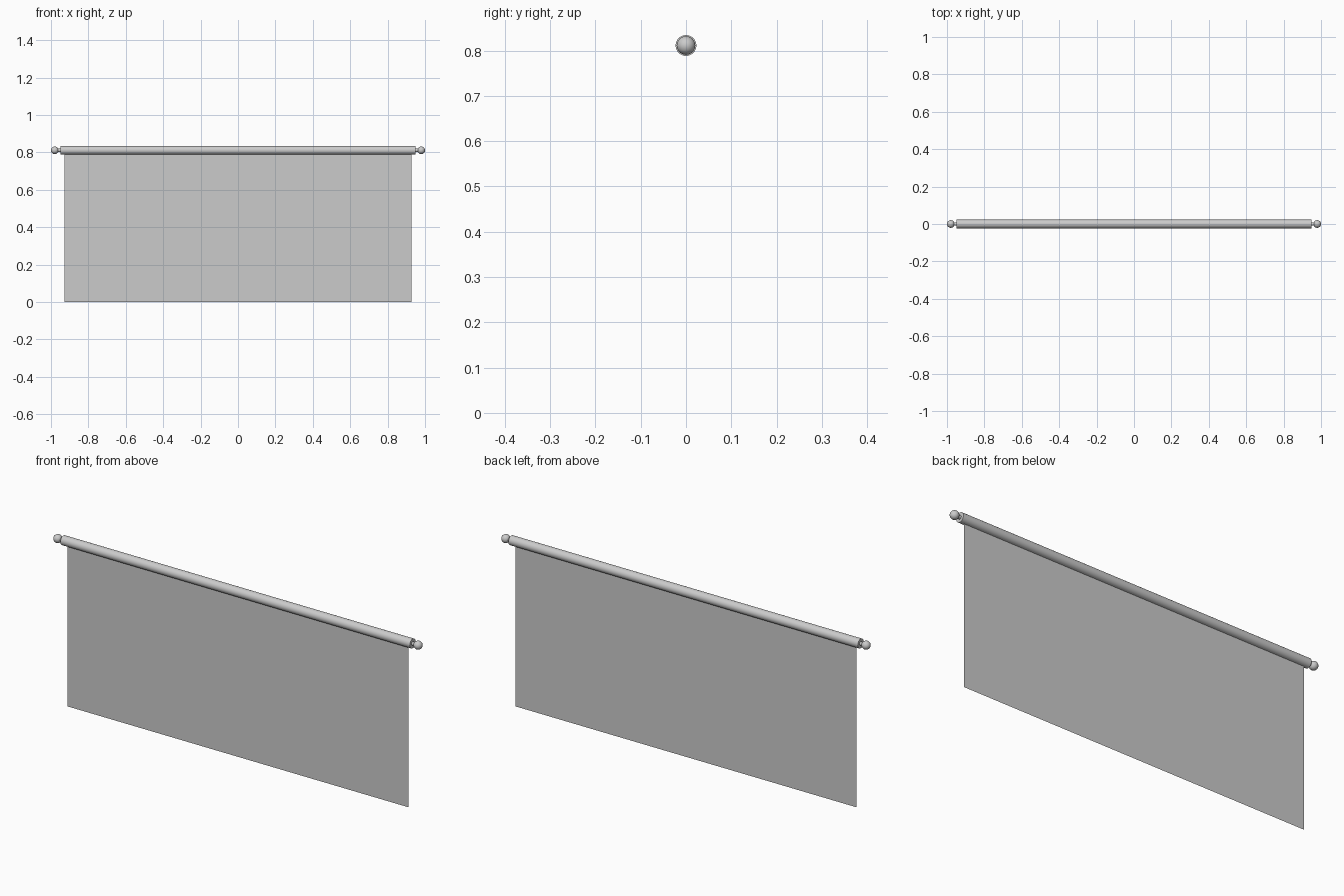
import bpy
from math import pi

if "Cube" in bpy.data.objects:
    bpy.data.objects.remove(bpy.data.objects["Cube"])

Z = 0.811  # height of the roller axis


def rod(name, radius, x0, x1):
    bpy.ops.mesh.primitive_cylinder_add(vertices=32, radius=radius, depth=x1 - x0,
                                        location=((x0 + x1) / 2, 0, Z),
                                        rotation=(0, pi / 2, 0))
    bpy.context.object.name = name
    bpy.ops.object.shade_smooth_by_angle()


# Roller tube
rod("roller", 0.023, -0.95, 0.95)

# Neck and ball finial at each end
for side, s in (("left", -1), ("right", 1)):
    a, b = sorted((s * 0.945, s * 0.97))
    rod(side + "_neck", 0.009, a, b)
    bpy.ops.mesh.primitive_uv_sphere_add(segments=32, ring_count=16, radius=0.0205,
                                         location=(s * 0.9795, 0, Z),
                                         rotation=(0, pi / 2, 0))
    bpy.context.object.name = side + "_finial"
    bpy.ops.object.shade_smooth()

# Thin hanging sheet, tucked into the underside of the roller
w, top = 0.928, 0.792
mesh = bpy.data.meshes.new("hanging_sheet")
mesh.from_pydata([(-w, 0, 0), (w, 0, 0), (w, 0, top), (-w, 0, top)], [], [(0, 1, 2, 3)])
sheet = bpy.data.objects.new("hanging_sheet", mesh)
bpy.context.collection.objects.link(sheet)
